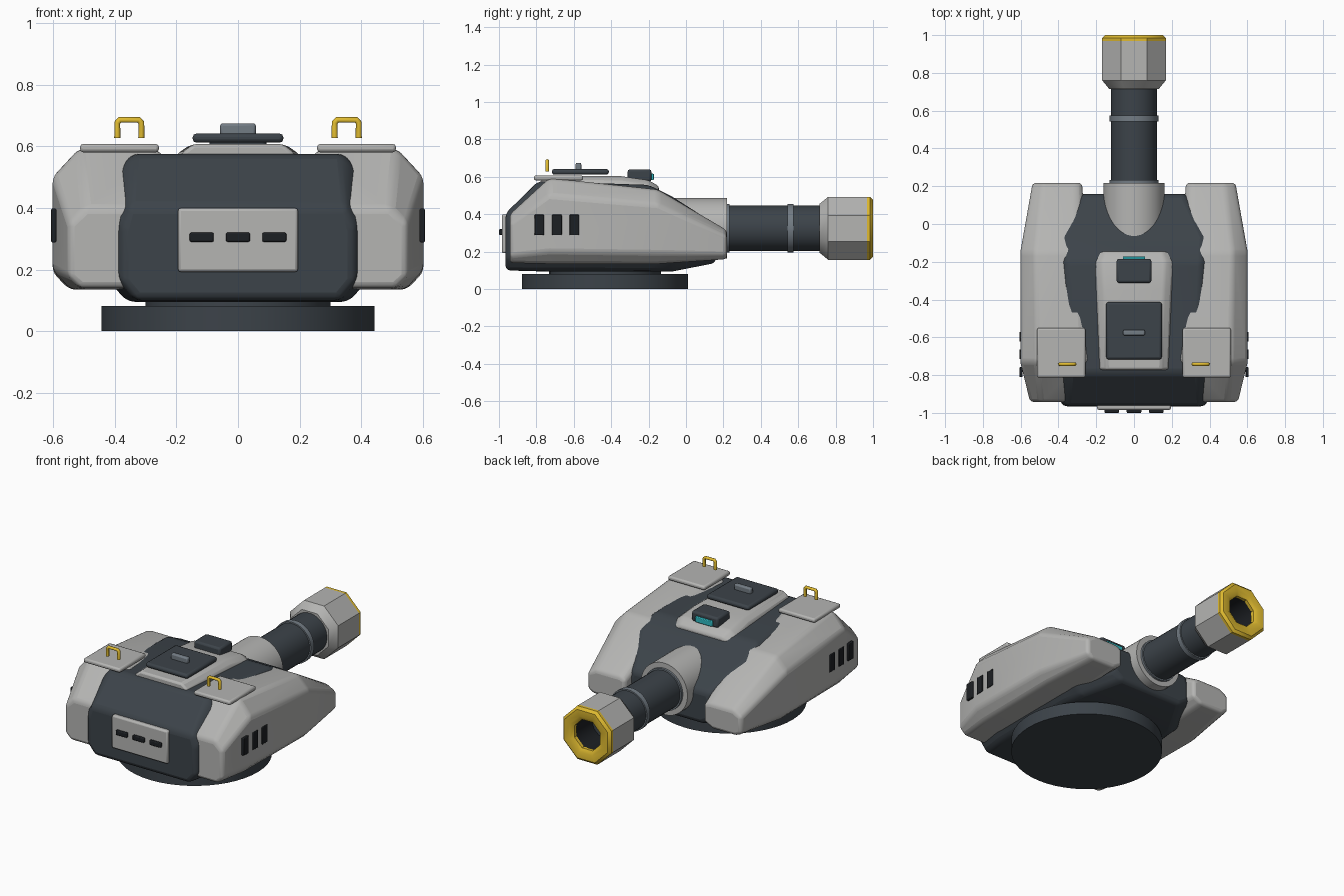
import bpy, bmesh, math
from mathutils import Vector

if "Cube" in bpy.data.objects:
    bpy.data.objects.remove(bpy.data.objects["Cube"])


def mat(name, col):
    m = bpy.data.materials.new(name)
    m.diffuse_color = (*col, 1)
    m.use_nodes = True
    m.node_tree.nodes["Principled BSDF"].inputs["Base Color"].default_value = m.diffuse_color
    return m


LIGHT = mat("light_paint", (0.46, 0.46, 0.45))
DARK = mat("dark_paint", (0.045, 0.056, 0.067))
BLACK = mat("vent_black", (0.012, 0.014, 0.017))
STEEL = mat("steel", (0.17, 0.2, 0.23))
YELLOW = mat("yellow", (0.75, 0.5, 0.03))
CYAN = mat("glass", (0.03, 0.5, 0.55))


def finish(name, bm, material, bevel=0, segs=2):
    bmesh.ops.recalc_face_normals(bm, faces=bm.faces)
    me = bpy.data.meshes.new(name)
    bm.to_mesh(me)
    bm.free()
    ob = bpy.data.objects.new(name, me)
    bpy.context.collection.objects.link(ob)
    me.materials.append(material)
    if bevel:
        mod = ob.modifiers.new("bevel", 'BEVEL')
        mod.width, mod.segments, mod.limit_method = bevel, segs, 'ANGLE'
        mod.angle_limit = math.radians(20)
    bpy.ops.object.select_all(action='DESELECT')
    ob.select_set(True)
    bpy.context.view_layer.objects.active = ob
    bpy.ops.object.shade_smooth_by_angle(angle=math.radians(35))
    return ob


def box(name, lo, hi, material, bevel=0.006):
    bm = bmesh.new()
    bmesh.ops.create_cube(bm, size=1)
    lo, hi = Vector(lo), Vector(hi)
    for v in bm.verts:
        v.co = Vector([a + (b - a) * (c + 0.5) for a, b, c in zip(lo, hi, v.co)])
    return finish(name, bm, material, bevel)


def loft(name, rings, material, bevel, segs=3):
    """Join matching cross-sections, each a list of (x, y, z)."""
    bm = bmesh.new()
    vs = [[bm.verts.new(p) for p in r] for r in rings]
    n = len(vs[0])
    for a, b in zip(vs, vs[1:]):
        for i in range(n):
            bm.faces.new((a[i], a[(i + 1) % n], b[(i + 1) % n], b[i]))
    bm.faces.new(vs[0])
    bm.faces.new(vs[-1])
    return finish(name, bm, material, bevel, segs)


def lathe(name, prof, n, material, closed=False, z=0.325):
    """Spin (radius, y) points about the gun axis."""
    bm = bmesh.new()
    rings = []
    for r, y in prof:
        rings.append([bm.verts.new((r * math.cos(t), y, z + r * math.sin(t)))
                      for t in (2 * math.pi * (i + 0.5) / n for i in range(n))])
    pairs = list(zip(rings, rings[1:]))
    if closed:
        pairs.append((rings[-1], rings[0]))
    else:
        bm.faces.new(rings[0])
        bm.faces.new(rings[-1])
    for a, b in pairs:
        for i in range(n):
            bm.faces.new((a[i], a[(i + 1) % n], b[(i + 1) % n], b[i]))
    return finish(name, bm, material)


# Turntable base
bm = bmesh.new()
bmesh.ops.create_cone(bm, cap_ends=True, segments=48, radius1=0.443, radius2=0.443, depth=0.082)
bmesh.ops.translate(bm, verts=bm.verts, vec=(0, -0.433, 0.041))
finish("turntable", bm, DARK)
bm = bmesh.new()
bmesh.ops.create_cone(bm, cap_ends=True, segments=32, radius1=0.3, radius2=0.3, depth=0.1)
bmesh.ops.translate(bm, verts=bm.verts, vec=(0, -0.433, 0.09))
finish("turntable_neck", bm, DARK)

# Central hull: y, bottom z, top z, bottom / middle / top half widths
rings = []
for y, zb, zt, wb, wm, wt in [(-0.965, 0.10, 0.405, 0.33, 0.38, 0.36),
                              (-0.79, 0.095, 0.577, 0.36, 0.44, 0.345),
                              (-0.2, 0.095, 0.557, 0.36, 0.44, 0.36),
                              (-0.07, 0.095, 0.492, 0.34, 0.43, 0.375),
                              (0.16, 0.14, 0.345, 0.22, 0.285, 0.265)]:
    h = zt - zb
    half = [(wb, zb), (wm, zb + 0.2 * h), (wm, zb + 0.75 * h), (wt, zt)]
    rings.append([(x, y, z) for x, z in half] + [(-x, y, z) for x, z in reversed(half)])
loft("hull", rings, DARK, 0.025)

for s, side in ((1, "right"), (-1, "left")):
    # Armour shell: y, bottom z, top z, inner x, outer x
    rings = []
    for y, zb, zt, xi, xo in [(-0.942, 0.14, 0.40, 0.3, 0.55),
                              (-0.73, 0.135, 0.594, 0.215, 0.602),
                              (-0.15, 0.135, 0.532, 0.25, 0.602),
                              (0.218, 0.16, 0.315, 0.275, 0.537)]:
        c, d = 0.2 * (zt - zb), 0.22 * (xo - xi)
        sec = [(xi + d, zb), (xo - 0.7 * d, zb), (xo, zb + 0.7 * c), (xo, zt - c),
               (xo - d, zt), (xi + 0.6 * d, zt), (xi, zt - 0.5 * c), (xi, zb + c)]
        rings.append([(s * x, y, z) for x, z in sec])
    loft("armour_shell_" + side, rings, LIGHT, 0.02)

    # Shell hatch and lifting handle
    xs = sorted((s * 0.257, s * 0.513))
    box("side_hatch_" + side, (xs[0], -0.813, 0.581), (xs[1], -0.55, 0.608), LIGHT, 0.01)
    cu = bpy.data.curves.new("handle_" + side, 'CURVE')
    cu.dimensions, cu.bevel_depth, cu.bevel_resolution, cu.use_fill_caps = '3D', 0.01, 2, True
    sp = cu.splines.new('POLY')
    sp.points.add(5)
    for p, (x, z) in zip(sp.points, [(0.314, 0.628), (0.314, 0.677), (0.322, 0.686),
                                     (0.384, 0.686), (0.392, 0.677), (0.392, 0.628)]):
        p.co = (s * x, -0.742, z, 1)
    ob = bpy.data.objects.new("handle_" + side, cu)
    bpy.context.collection.objects.link(ob)
    cu.materials.append(YELLOW)
    bpy.ops.object.select_all(action='DESELECT')
    ob.select_set(True)
    bpy.context.view_layer.objects.active = ob
    bpy.ops.object.convert(target='MESH')

    # Side vents
    xs = sorted((s * 0.59, s * 0.607))
    for i, y in enumerate((-0.784, -0.69, -0.597)):
        box(f"side_vent_{side}_{i}", (xs[0], y - 0.026, 0.288), (xs[1], y + 0.026, 0.398), BLACK, 0.004)

# Raised roof plate
rings = []
for y, zt, w0, w1 in [(-0.772, 0.608, 0.184, 0.145), (-0.35, 0.604, 0.2, 0.158),
                      (-0.2, 0.582, 0.21, 0.165), (-0.145, 0.55, 0.185, 0.15)]:
    rings.append([(-w0, y, 0.5), (w0, y, 0.5), (w0, y, zt - 0.03), (w1, y, zt),
                  (-w1, y, zt), (-w0, y, zt - 0.03)])
loft("roof_plate", rings, LIGHT, 0.012, 2)

# Roof hatch, its grip, and the sight
box("roof_hatch", (-0.147, -0.717, 0.612), (0.147, -0.413, 0.642), DARK, 0.012)
box("hatch_grip", (-0.058, -0.59, 0.635), (0.058, -0.56, 0.675), STEEL, 0.008)
box("sight_box", (-0.092, -0.312, 0.575), (0.092, -0.185, 0.64), DARK, 0.012)
box("sight_glass", (-0.058, -0.2, 0.582), (0.058, -0.172, 0.617), CYAN, 0.004)

# Rear plate with slots
box("rear_plate", (-0.195, -0.985, 0.192), (0.195, -0.95, 0.4), LIGHT, 0.01)
for i, x in enumerate((-0.118, 0, 0.118)):
    box(f"rear_slot_{i}", (x - 0.039, -1.0, 0.29), (x + 0.039, -0.975, 0.32), BLACK, 0.005)

# Gun: collar, barrel, bands, octagonal muzzle
lathe("gun_collar", [(0.163, -0.15), (0.163, 0.218)], 40, LIGHT)
lathe("barrel", [(0.122, 0.1), (0.122, 0.8)], 32, DARK)
lathe("collar_band", [(0.131, 0.2), (0.131, 0.232)], 32, STEEL)
lathe("barrel_band", [(0.13, 0.542), (0.13, 0.575)], 32, STEEL)
lathe("muzzle", [(0.12, 0.715), (0.142, 0.715), (0.182, 0.76), (0.182, 0.968), (0.12, 0.968)],
      8, LIGHT, True)
lathe("muzzle_ring", [(0.182, 0.965), (0.182, 0.985), (0.165, 1.0), (0.122, 1.0),
                      (0.097, 0.985), (0.097, 0.965)], 8, YELLOW, True)
lathe("bore", [(0.118, 0.79), (0.118, 0.966), (0.097, 0.966), (0.097, 0.79)], 16, BLACK, True)
